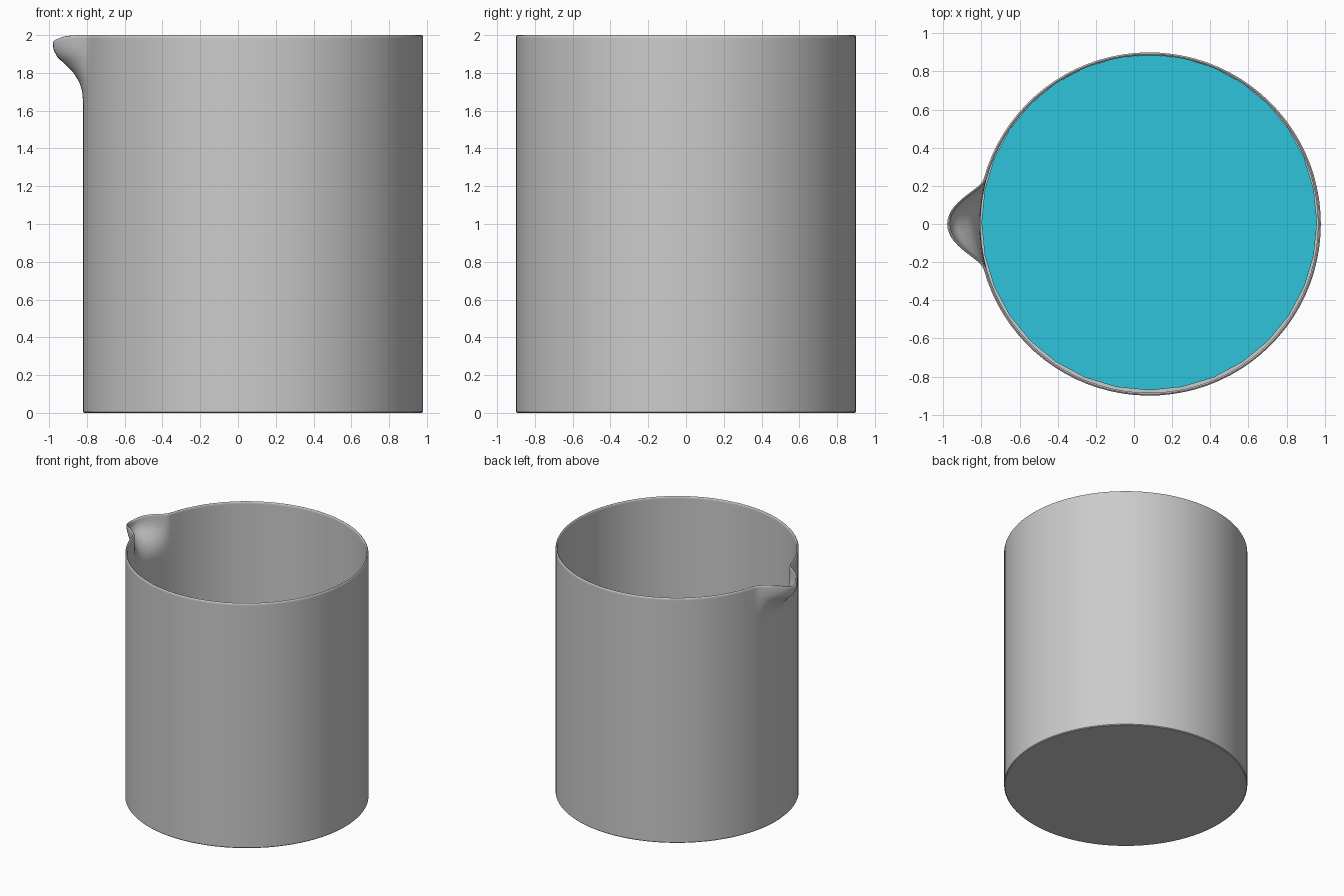
import bpy, bmesh, math

if "Cube" in bpy.data.objects:
    bpy.data.objects.remove(bpy.data.objects["Cube"])

CX, R, WALL, H = 0.08, 0.9, 0.015, 2.0
SPOUT, HALF = 0.16, 0.27           # spout reach and half angle

# Silhouette of the spout: (height, fraction of full reach)
SPOUT_CURVE = [(1.64, 0), (1.70, 0.03), (1.75, 0.12), (1.80, 0.32), (1.85, 0.58),
               (1.90, 0.86), (1.94, 0.97), (1.97, 1.0), (2.0, 1.0)]


def reach(z):
    if z <= SPOUT_CURVE[0][0]:
        return 0.0
    for (z0, f0), (z1, f1) in zip(SPOUT_CURVE, SPOUT_CURVE[1:]):
        if z <= z1:
            return f0 + (f1 - f0) * (z - z0) / (z1 - z0)
    return 1.0


def falloff(a):
    t = min(1.0, abs(a) / HALF)
    return (1 - t * t) ** 2


# Angles measured from the spout direction, finer across the spout
fine = [-HALF + 2 * HALF * i / 24 for i in range(24)]
coarse = [HALF + (2 * math.pi - 2 * HALF) * i / 80 for i in range(80)]
angles = fine + coarse

# Glass section: outer wall up, rounded rim, inner wall down (radius, height)
spout_z = [1.64 + 0.02 * i for i in range(18)]
section = [(R - 0.006, 0.0), (R, 0.006)]
section += [(R, z) for z in spout_z] + [(R, 1.992)]
section += [(R - 0.003, 1.998), (R - WALL / 2, H), (R - WALL + 0.003, 1.998)]
section += [(R - WALL, 1.992)] + [(R - WALL, z) for z in reversed(spout_z)]
section += [(R - WALL, 0.02)]


def beaker():
    bm = bmesh.new()
    rings = []
    for r, z in section:
        ring = []
        for a in angles:
            s = a if a <= math.pi else a - 2 * math.pi
            w = falloff(s)
            rr = r + SPOUT * w * reach(z)
            # the lip droops slightly at the tip
            zz = z - 0.03 * w ** 4 * max(0.0, (z - 1.8) / 0.2)
            ring.append(bm.verts.new((CX - rr * math.cos(s), -rr * math.sin(s), zz)))
        rings.append(ring)
    n = len(angles)
    for lo, hi in zip(rings, rings[1:]):
        for i in range(n):
            j = (i + 1) % n
            bm.faces.new((lo[i], lo[j], hi[j], hi[i]))
    bm.faces.new(rings[0])
    bm.faces.new(rings[-1])
    bmesh.ops.recalc_face_normals(bm, faces=bm.faces)
    me = bpy.data.meshes.new("beaker")
    bm.to_mesh(me)
    bm.free()
    ob = bpy.data.objects.new("beaker", me)
    bpy.context.collection.objects.link(ob)
    return ob


def smooth(ob):
    bpy.ops.object.select_all(action='DESELECT')
    ob.select_set(True)
    bpy.context.view_layer.objects.active = ob
    bpy.ops.object.shade_smooth_by_angle(angle=math.radians(40))


smooth(beaker())

# Liquid inside the beaker
LEVEL = 1.0
bpy.ops.mesh.primitive_cylinder_add(vertices=32, radius=0.88, depth=LEVEL - 0.02,
                                    location=(CX, 0.008, (LEVEL + 0.02) / 2))
liquid = bpy.context.object
liquid.name = "liquid"
mat = bpy.data.materials.new("cyan_liquid")
mat.diffuse_color = (0.03, 0.55, 0.72, 1)
mat.use_nodes = True
mat.node_tree.nodes["Principled BSDF"].inputs["Base Color"].default_value = mat.diffuse_color
liquid.data.materials.append(mat)
smooth(liquid)
